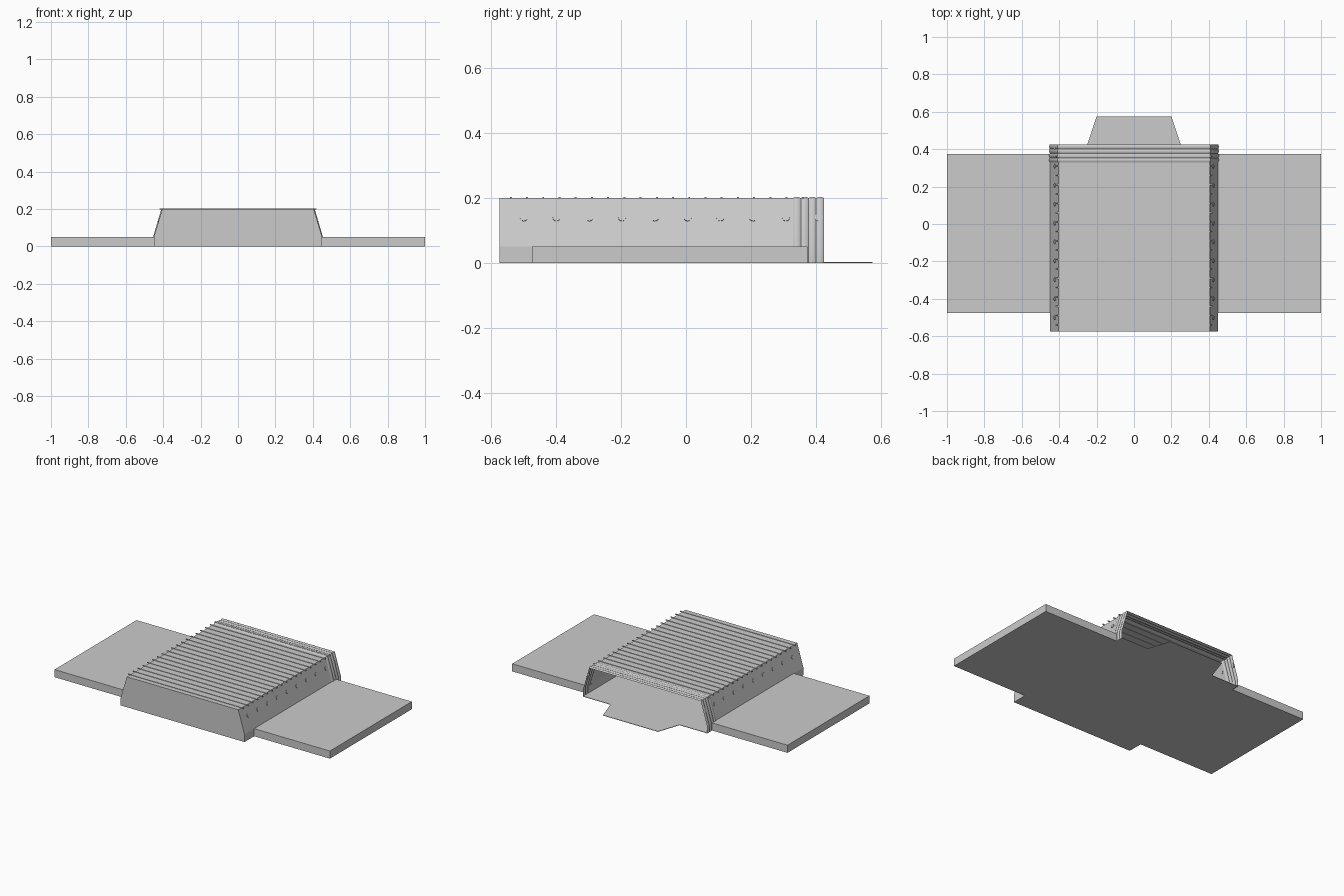
import bpy, bmesh, math

if "Cube" in bpy.data.objects:
    bpy.data.objects.remove(bpy.data.objects["Cube"])

# Half cross-section of the hall: foot, eave of the straight wall, roof edge
PROFILE = [(-0.45, 0), (-0.45, 0.05), (-0.405, 0.2), (0.405, 0.2), (0.45, 0.05), (0.45, 0)]
FRONT, BACK, BELLOWS = -0.575, 0.425, 0.33


def finish(name, bm, recalc=True):
    if recalc:
        bmesh.ops.recalc_face_normals(bm, faces=bm.faces)
    me = bpy.data.meshes.new(name)
    bm.to_mesh(me)
    bm.free()
    ob = bpy.data.objects.new(name, me)
    bpy.context.collection.objects.link(ob)
    return ob


def box(name, x0, x1, y0, y1, z0, z1):
    bm = bmesh.new()
    bmesh.ops.create_cube(bm, size=1)
    for v in bm.verts:
        v.co = ((x0 + x1) / 2 + v.co.x * (x1 - x0),
                (y0 + y1) / 2 + v.co.y * (y1 - y0),
                (z0 + z1) / 2 + v.co.z * (z1 - z0))
    return finish(name, bm)


def sheet(name, points):
    bm = bmesh.new()
    bm.faces.new([bm.verts.new(p) for p in points])
    return finish(name, bm, False)


def loft(name, sections):
    """Sheet through copies of the profile; sections are (y, outward offset)."""
    bm = bmesh.new()
    rows = []
    for y, d in sections:
        rows.append([bm.verts.new((x + math.copysign(d, x), y, z + (d if z > 0.1 else 0)))
                     for x, z in PROFILE])
    for a, b in zip(rows, rows[1:]):
        for i in range(len(PROFILE) - 1):
            bm.faces.new((a[i], a[i + 1], b[i + 1], b[i]))
    return finish(name, bm)


# Hall shell, open at the back
loft("hall_shell", [(FRONT, 0), (BELLOWS, 0)])
sheet("front_wall", [(x, FRONT, z) for x, z in reversed(PROFILE)])

# Rounded bellows around the rear opening
folds, steps = 4, 6
pitch = (BACK - BELLOWS) / folds
sections = [(BELLOWS + pitch * i / steps, 0.004 * abs(math.sin(math.pi * i / steps)))
            for i in range(folds * steps + 1)]
bellows = loft("rear_bellows", sections)
bpy.context.view_layer.objects.active = bellows
bellows.select_set(True)
bpy.ops.object.shade_smooth_by_angle(angle=math.radians(35))

# Floor and rear entrance apron
box("floor", -0.45, 0.45, FRONT, BACK, 0, 0.003)
bm = bmesh.new()
apron = [(-0.25, BACK), (0.25, BACK), (0.2, 0.575), (-0.2, 0.575)]
face = bm.faces.new([bm.verts.new((x, y, 0)) for x, y in apron])
res = bmesh.ops.extrude_face_region(bm, geom=[face])
for v in [g for g in res["geom"] if isinstance(g, bmesh.types.BMVert)]:
    v.co.z += 0.003
finish("rear_apron", bm)

# Low platforms on both sides
for side, s in (("left", -1), ("right", 1)):
    box(side + "_platform", min(s * 0.45, s), max(s * 0.45, s), -0.475, 0.375, 0, 0.05)

# Thin roof battens that overhang the roof edges
for i in range(19):
    y = -0.54 + i * 0.05
    if y < BACK:
        box(f"roof_batten_{i}", -0.42, 0.42, y - 0.003, y + 0.003, 0.198, 0.203)

# Round studs along the sloping walls
for s in (-1, 1):
    for i in range(10):
        bpy.ops.mesh.primitive_cylinder_add(
            vertices=12, radius=0.012, depth=0.006,
            location=(s * 0.4235, -0.5 + i * 0.101, 0.14),
            rotation=(0, s * math.atan2(0.15, 0.045), 0))
        bpy.context.object.name = f"wall_stud_{'left' if s < 0 else 'right'}_{i}"
